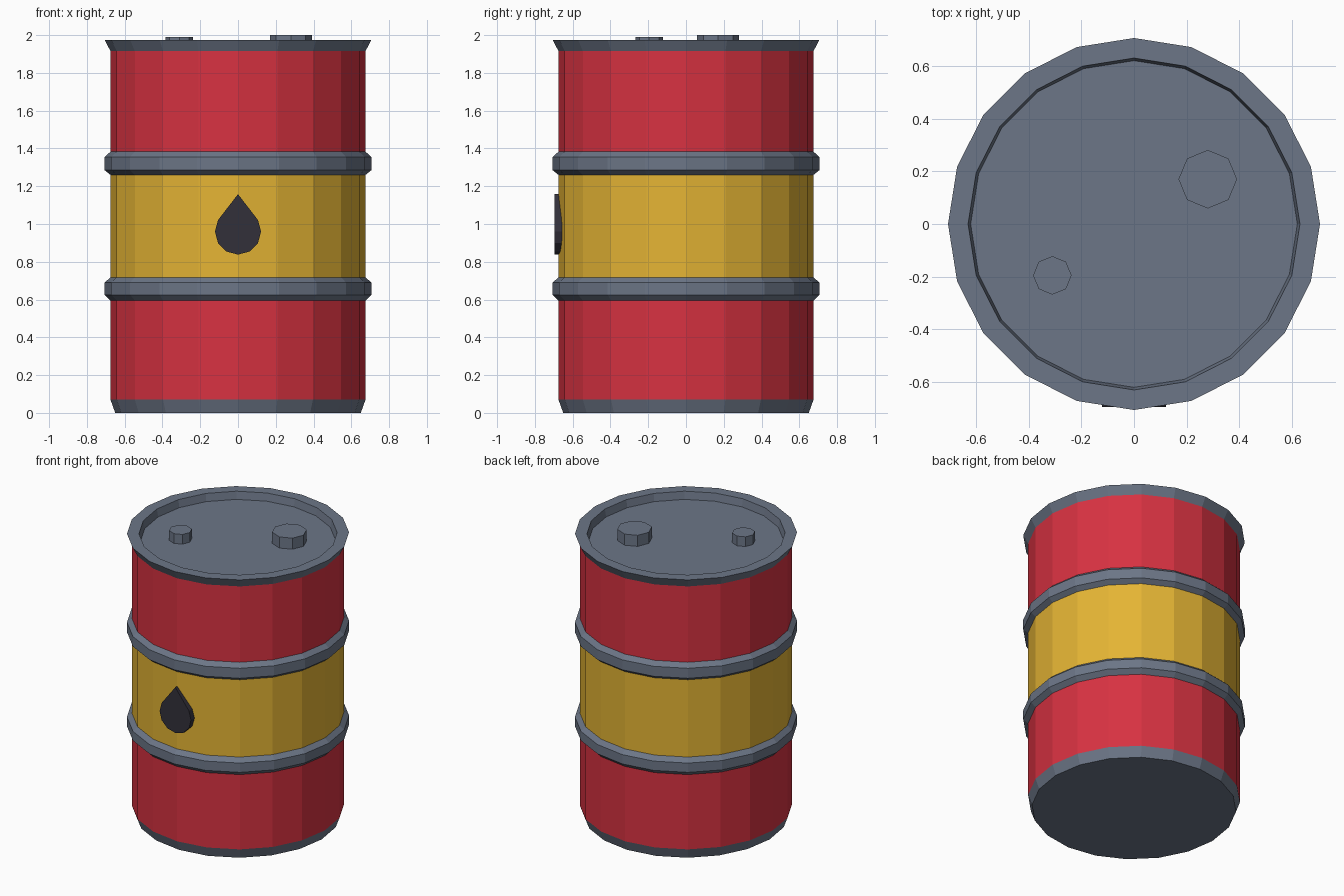
import bpy, bmesh
from math import cos, sin, pi, radians

if "Cube" in bpy.data.objects:
    bpy.data.objects.remove(bpy.data.objects["Cube"])


def material(name, rgb):
    m = bpy.data.materials.new(name)
    lin = [(c / 255 / 12.92) if c < 11 else ((c / 255 + 0.055) / 1.055) ** 2.4 for c in rgb]
    m.diffuse_color = (*lin, 1)
    m.use_nodes = True
    m.node_tree.nodes["Principled BSDF"].inputs["Base Color"].default_value = m.diffuse_color
    return m


RED = material("red paint", (215, 50, 65))
YELLOW = material("yellow paint", (228, 180, 52))
GREY = material("steel grey", (108, 118, 135))
BLACK = material("oil black", (50, 48, 58))


def finish(name, bm, mats):
    bmesh.ops.recalc_face_normals(bm, faces=bm.faces)
    me = bpy.data.meshes.new(name)
    bm.to_mesh(me)
    bm.free()
    for m in mats:
        me.materials.append(m)
    ob = bpy.data.objects.new(name, me)
    bpy.context.collection.objects.link(ob)
    return ob


def lathe(name, profile, sides, mats, centre=(0, 0)):
    """Spin (radius, z, material of the band above) into a capped solid."""
    bm = bmesh.new()
    rings = [[bm.verts.new((centre[0] + r * cos(2 * pi * i / sides),
                            centre[1] + r * sin(2 * pi * i / sides), z))
              for i in range(sides)] for r, z, _ in profile]
    for k in range(len(rings) - 1):
        a, b = rings[k], rings[k + 1]
        for i in range(sides):
            j = (i + 1) % sides
            bm.faces.new((a[i], a[j], b[j], b[i])).material_index = profile[k][2]
    bm.faces.new(rings[0][::-1]).material_index = profile[0][2]
    bm.faces.new(rings[-1]).material_index = profile[-1][2]
    return finish(name, bm, mats)


# Barrel: base chamfer, two raised hoops, flared rim and recessed lid
R, H = 0.675, 0.706
lathe("barrel", [
    (0.65, 0, 0), (R, 0.07, 1),
    (R, 0.595, 0), (H, 0.625, 0), (H, 0.69, 0), (R, 0.718, 2),
    (R, 1.26, 0), (H, 1.285, 0), (H, 1.355, 0), (R, 1.383, 1),
    (R, 1.915, 0), (H, 1.975, 0), (0.63, 1.975, 0), (0.62, 1.922, 0),
], 20, [GREY, RED, YELLOW])

# Bung caps on the lid
for name, centre, r, top in (("large_bung", (0.28, 0.17), 0.111, 2.0),
                             ("small_bung", (-0.31, -0.195), 0.073, 1.99)):
    lathe(name, [(r, 1.915, 0), (r, top, 0)], 8, [GREY], centre)

# Oil drop emblem: a point over a round belly
outline = [(0, 1.158)] + [(0.122 * cos(radians(a)), 0.96 + 0.122 * sin(radians(a)))
                          for a in range(30, -211, -30)]
bm = bmesh.new()
face = bm.faces.new([bm.verts.new((x, -0.65, z)) for x, z in outline])
ext = bmesh.ops.extrude_face_region(bm, geom=[face], use_keep_orig=True)
for v in ext["geom"]:
    if isinstance(v, bmesh.types.BMVert):
        v.co.y = -0.695
finish("oil_drop", bm, [BLACK])
